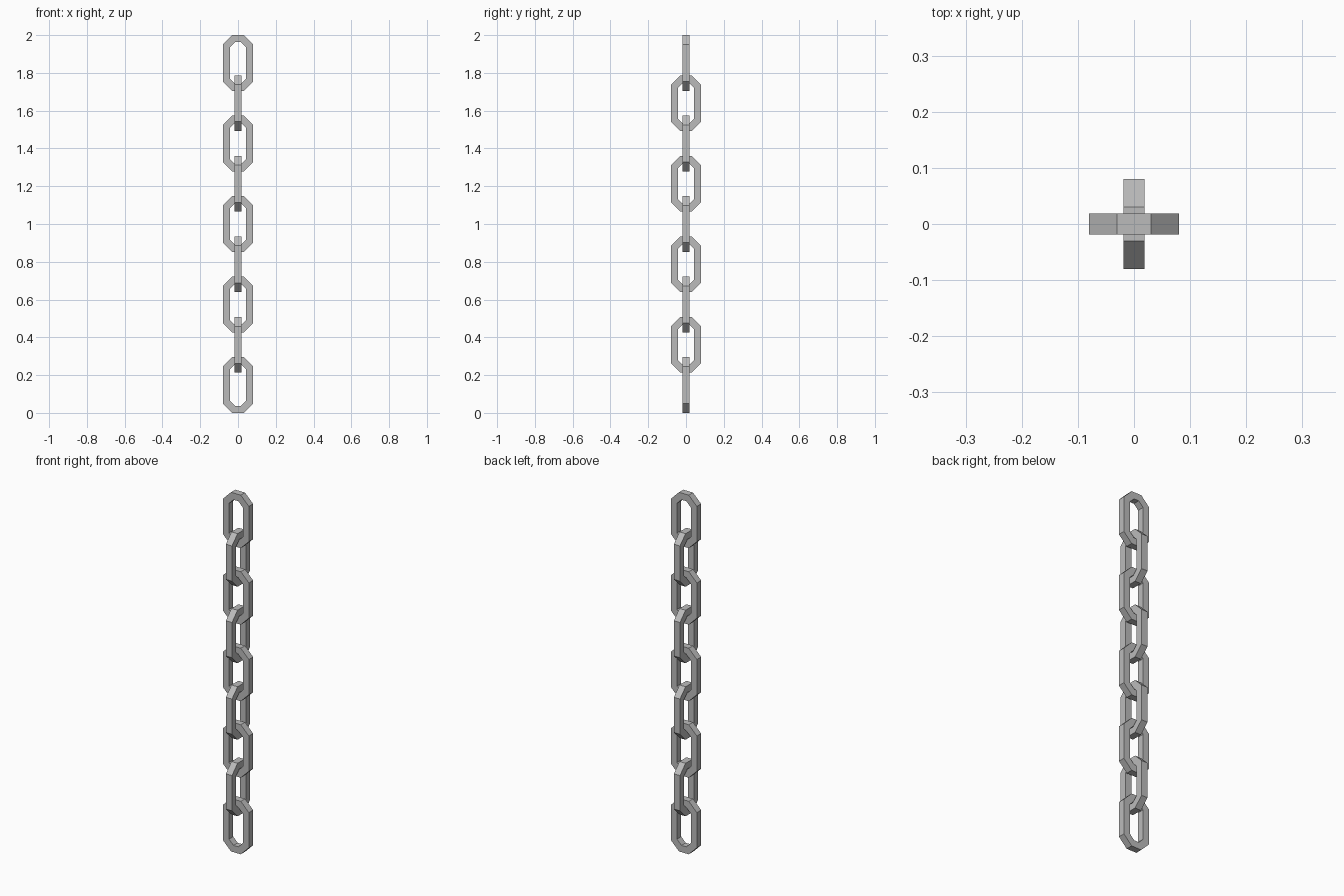
import bpy
import bmesh
import math
from mathutils import Matrix

cube = bpy.data.objects.get("Cube")
if cube:
    bpy.data.objects.remove(cube, do_unlink=True)

LINKS = 9
LENGTH = 0.295                          # height of one link
PITCH = (2 - LENGTH) / (LINKS - 1)      # spacing that makes the chain 2 tall
HALF_WIDTH = 0.08
CHAMFER = 0.0495
BAR = 0.0375                            # square bar thickness

steel = bpy.data.materials.new("grey steel")
steel.use_nodes = True
colour = (0.5, 0.5, 0.5, 1)
steel.diffuse_color = colour
steel.node_tree.nodes["Principled BSDF"].inputs["Base Color"].default_value = colour


def octagon(inset):
    """Chamfered rectangle, moved inwards evenly by inset."""
    w, h = HALF_WIDTH - inset, LENGTH / 2 - inset
    c = CHAMFER - inset * (1 - math.tan(math.pi / 8))
    corners = []
    for sx, sz in ((1, 1), (-1, 1), (-1, -1), (1, -1)):
        pair = [(sx * w, sz * (h - c)), (sx * (w - c), sz * h)]
        corners += pair if sx == sz else pair[::-1]
    return corners


def link_mesh():
    """Octagonal ring of square bar, standing in the xz plane."""
    bm = bmesh.new()
    loops = [[bm.verts.new((x, y, z)) for x, z in octagon(inset)]
             for inset, y in ((0, -BAR / 2), (0, BAR / 2),
                              (BAR, BAR / 2), (BAR, -BAR / 2))]
    for k in range(4):
        a, b = loops[k], loops[(k + 1) % 4]
        for i in range(8):
            j = (i + 1) % 8
            bm.faces.new((a[i], a[j], b[j], b[i]))
    bmesh.ops.recalc_face_normals(bm, faces=bm.faces)
    mesh = bpy.data.meshes.new("chain_link")
    bm.to_mesh(mesh)
    bm.free()
    mesh.materials.append(steel)
    return mesh


# Links stacked upwards, each turned a quarter from the one below
mesh = link_mesh()
for n in range(LINKS):
    link = bpy.data.objects.new(f"chain_link_{n + 1}", mesh)
    bpy.context.collection.objects.link(link)
    turn = Matrix.Rotation(math.pi / 2 * (n % 2), 4, "Z")
    link.matrix_world = Matrix.Translation((0, 0, LENGTH / 2 + n * PITCH)) @ turn
